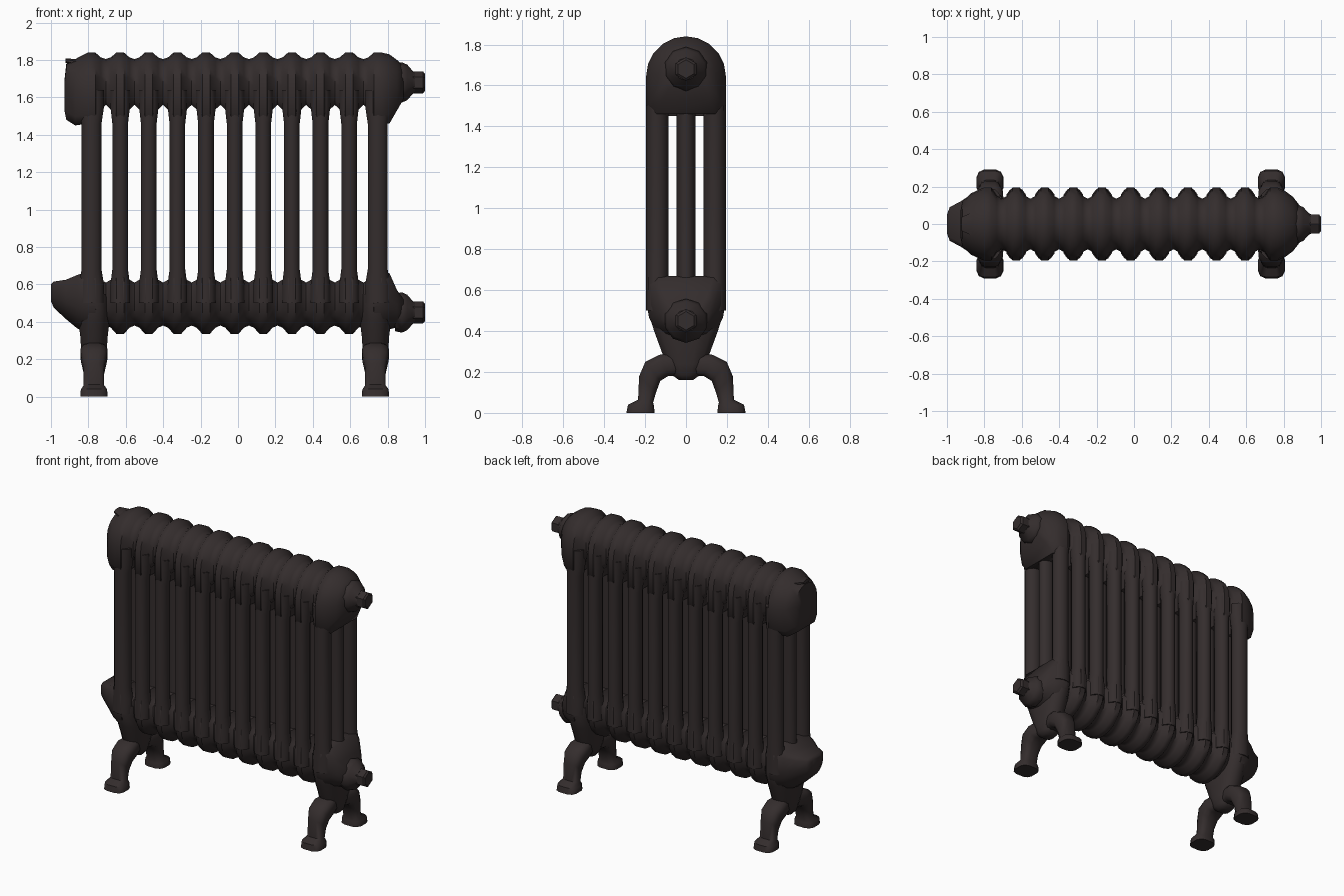
import bpy, bmesh, math
from mathutils import Vector

if "Cube" in bpy.data.objects:
    bpy.data.objects.remove(bpy.data.objects["Cube"])

iron = bpy.data.materials.new("dark cast iron")
iron.use_nodes = True
COLOUR = (0.034, 0.026, 0.026, 1)
iron.diffuse_color = COLOUR
iron.node_tree.nodes["Principled BSDF"].inputs["Base Color"].default_value = COLOUR


def loft(name, rings, angle=50):
    """Skin a list of closed rings and cap both ends."""
    bm = bmesh.new()
    rows = [[bm.verts.new(p) for p in ring] for ring in rings]
    n = len(rows[0])
    for a, b in zip(rows, rows[1:]):
        for i in range(n):
            j = (i + 1) % n
            bm.faces.new((a[i], a[j], b[j], b[i]))
    bm.faces.new(rows[0])
    bm.faces.new(rows[-1])
    bmesh.ops.recalc_face_normals(bm, faces=bm.faces)
    mesh = bpy.data.meshes.new(name)
    bm.to_mesh(mesh)
    bm.free()
    mesh.materials.append(iron)
    obj = bpy.data.objects.new(name, mesh)
    bpy.context.collection.objects.link(obj)
    bpy.ops.object.select_all(action='DESELECT')
    obj.select_set(True)
    bpy.context.view_layer.objects.active = obj
    bpy.ops.object.shade_smooth_by_angle(angle=math.radians(angle))
    return obj


def oval(centre, u, v, n=10, power=1.0):
    """Ring around centre spanned by u and v; power under 1 is squarer."""
    def sq(t):
        return math.copysign(abs(t) ** power, t)
    ring = []
    for i in range(n):
        a = math.tau * (i + 0.5) / n
        ring.append(Vector(centre) + Vector(u) * sq(math.cos(a)) + Vector(v) * sq(math.sin(a)))
    return ring


def arch(x, half, tip, flat):
    """Ring across x: round at the tip height, nearly flat at the other."""
    rise = min(half, abs(tip - flat) * 0.6) * (1 if tip > flat else -1)
    spring = tip - rise
    steps = 10
    ring = [(x, half * math.cos(math.pi * i / steps),
             spring + rise * math.sin(math.pi * i / steps)) for i in range(steps + 1)]
    corner = flat + (spring - flat) * 0.25
    ring += [(x, -half, corner), (x, -half * 0.8, flat),
             (x, half * 0.8, flat), (x, half, corner)]
    return ring


PITCH = 0.153
centres = [-0.783 + PITCH * i for i in range(11)]


def header(name, left, right, peak, valley):
    """Ribbed header pipe with a shaped end on each side."""
    shoulder = [0.25 * p + 0.75 * v for p, v in zip(peak, valley)]
    rings = [arch(*r) for r in left]
    for i, c in enumerate(centres):
        if i > 0:
            rings.append(arch(c - 0.05, *shoulder))
        rings.append(arch(c - 0.02, *peak))
        rings.append(arch(c + 0.02, *peak))
        if i < len(centres) - 1:
            rings.append(arch(c + 0.05, *shoulder))
            rings.append(arch(c + PITCH / 2, *valley))
    rings += [arch(*r) for r in right]
    loft(name, rings)


header("upper_header",
       [(-0.928, 0.07, 1.69, 1.53), (-0.918, 0.12, 1.78, 1.48), (-0.87, 0.165, 1.805, 1.45)],
       [(0.81, 0.175, 1.83, 1.46), (0.85, 0.145, 1.80, 1.53), (0.885, 0.10, 1.77, 1.59)],
       peak=(0.195, 1.84, 1.46), valley=(0.135, 1.805, 1.56))
header("lower_header",
       [(-1.0, 0.05, 0.51, 0.60), (-0.985, 0.09, 0.475, 0.615),
        (-0.92, 0.125, 0.415, 0.625), (-0.86, 0.165, 0.365, 0.65)],
       [(0.81, 0.165, 0.36, 0.66), (0.85, 0.13, 0.37, 0.57), (0.885, 0.09, 0.38, 0.52)],
       peak=(0.19, 0.335, 0.67), valley=(0.135, 0.38, 0.61))

# Small casting lip on the blind upper end
loft("upper_lip", [oval((x, 0, z), (0, w, 0), (0, 0, h), 8)
                   for x, z, w, h in ((-0.86, 1.785, 0.07, 0.02), (-0.922, 1.797, 0.04, 0.013))])

# Three flared columns in every section
for i, c in enumerate(centres):
    rx = 0.056 if i in (0, 10) else 0.044
    for label, y, ry in (("front", -0.14, 0.055), ("middle", 0, 0.046), ("back", 0.14, 0.055)):
        rings = [oval((c, y, z), (rx * f, 0, 0), (0, ry, 0))
                 for z, f in ((0.50, 1.25), (0.60, 1.25), (0.68, 1), (1.46, 1), (1.55, 1.25), (1.64, 1.25))]
        loft(f"{label}_column_{i + 1}", rings)

# Threaded bushes with hexagonal plugs on the +x end
for label, z in (("upper", 1.68), ("lower", 0.45)):
    loft(f"{label}_bush", [oval((x, 0, z), (0, r, 0), (0, 0, r), 10)
                           for x, r in ((0.84, 0.10), (0.875, 0.108), (0.905, 0.095),
                                        (0.935, 0.06), (0.945, 0.055))], 35)
    loft(f"{label}_plug", [oval((x, 0, z), (0, r, 0), (0, 0, r), 6)
                           for x, r in ((0.92, 0.058), (0.99, 0.058), (1.0, 0.045))], 30)

# Leg hubs and splayed legs: each leg step is outer (y, z), inner (y, z), half width
leg_steps = (((0.03, 0.30), (0.03, 0.18), 0.05),
             ((0.13, 0.285), (0.085, 0.18), 0.075),
             ((0.20, 0.25), (0.125, 0.155), 0.07),
             ((0.23, 0.18), (0.145, 0.10), 0.056),
             ((0.235, 0.065), (0.16, 0.05), 0.056),
             ((0.285, 0.04), (0.155, 0.035), 0.072),
             ((0.293, 0.0), (0.152, 0.0), 0.074))
for side, x in (("right", -0.77), ("left", 0.735)):
    loft(f"{side}_leg_hub", [oval((x, 0, z), (hx, 0, 0), (0, hy, 0), 12, 0.8)
                             for z, hx, hy in ((0.55, 0.085, 0.185), (0.49, 0.085, 0.19),
                                               (0.40, 0.085, 0.16), (0.32, 0.075, 0.13),
                                               (0.24, 0.07, 0.10), (0.185, 0.06, 0.07),
                                               (0.16, 0.04, 0.035))])
    for end, s in (("front", -1), ("back", 1)):
        rings = []
        for (yo, zo), (yi, zi), w in leg_steps:
            mid = (x, s * (yo + yi) / 2, (zo + zi) / 2)
            rings.append(oval(mid, (0, s * (yo - yi) / 2, (zo - zi) / 2), (w, 0, 0), 12, 0.65))
        loft(f"{end}_{side}_leg", rings)
